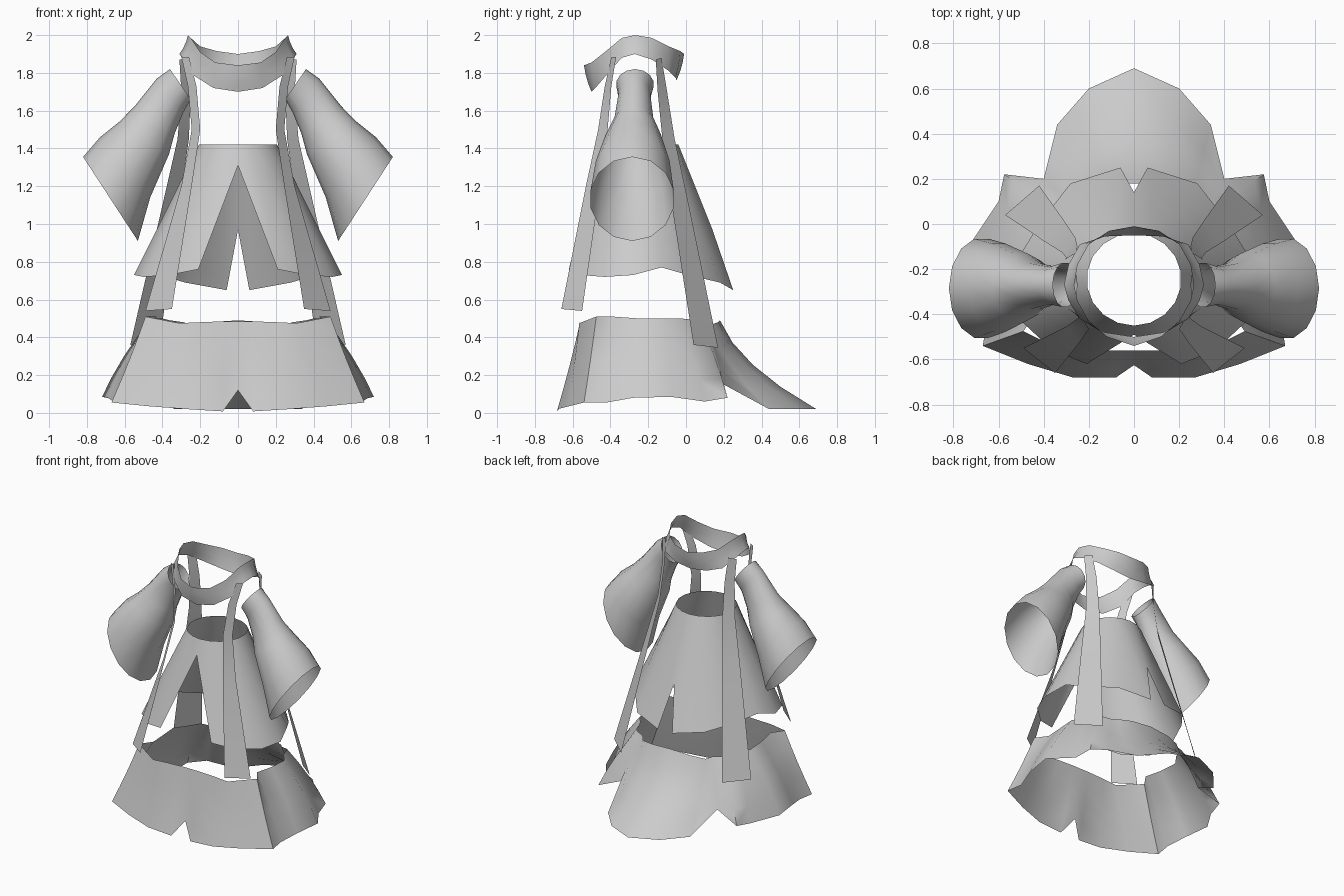
import bpy, bmesh, math
from mathutils import Vector

if "Cube" in bpy.data.objects:
    bpy.data.objects.remove(bpy.data.objects["Cube"])


def finish(name, bm, angle):
    me = bpy.data.meshes.new(name)
    bmesh.ops.recalc_face_normals(bm, faces=bm.faces)
    bm.to_mesh(me)
    bm.free()
    ob = bpy.data.objects.new(name, me)
    bpy.context.collection.objects.link(ob)
    bpy.ops.object.select_all(action='DESELECT')
    ob.select_set(True)
    bpy.context.view_layer.objects.active = ob
    bpy.ops.object.shade_smooth_by_angle(angle=math.radians(angle))
    m = ob.modifiers.new("mirror", 'MIRROR')
    m.merge_threshold = 0.002
    return ob


def skin(name, cols, closed=False, angle=70):
    """Join neighbouring columns of points with quads."""
    bm = bmesh.new()
    vs = [[bm.verts.new(p) for p in c] for c in cols]
    n = len(vs)
    for i in range(n if closed else n - 1):
        a, b = vs[i], vs[(i + 1) % n]
        for j in range(len(a) - 1):
            bm.faces.new((a[j], a[j + 1], b[j + 1], b[j]))
    return finish(name, bm, angle)


def column(top, bottom, bow=0.0, rows=4):
    """Points from top to bottom; bow pulls the middle inwards."""
    a, b = Vector(top), Vector(bottom)
    out = []
    for k in range(rows + 1):
        t = k / rows
        h = t - bow * 4 * t * (1 - t)
        out.append((a.x + (b.x - a.x) * h, a.y + (b.y - a.y) * h, a.z + (b.z - a.z) * t))
    return out


# Collar: half outline from front to back, top edge / bottom edge
collar = [((0, -.54, 1.84), (0, -.50, 1.70)), ((.12, -.50, 1.855), (.13, -.48, 1.72)),
          ((.20, -.43, 1.91), (.24, -.42, 1.79)), ((.25, -.34, 1.985), (.29, -.34, 1.88)),
          ((.265, -.27, 2.0), (.31, -.27, 1.90)), ((.25, -.18, 1.985), (.29, -.18, 1.87)),
          ((.20, -.09, 1.94), (.24, -.09, 1.81)), ((.11, -.03, 1.915), (.13, -.055, 1.775)),
          ((0, -.01, 1.90), (0, -.05, 1.76))]
skin("collar", [column(a, b, .15, 3) for a, b in collar])

# Upper skirt: round waist, hem with front and back slits
hem = [(0, -.49, 1.31), (.21, -.62, .76), (.36, -.56, .73), (.50, -.43, .72), (.55, -.28, .73),
       (.50, -.13, .77), (.415, .01, .73), (.28, .18, .69), (.06, .25, .65), (0, .14, .97)]
cols = []
for i, p in enumerate(hem):
    a = math.pi * i / (len(hem) - 1)
    cols.append(column((.21 * math.sin(a), -.245 - .205 * math.cos(a), 1.42), p))
skin("upper_skirt", cols)

# Lower skirt: open band with front notch, side folds and a long back train
lower = [((0, -.56, .485), (0, -.625, .12)), ((.07, -.56, .485), (.08, -.68, .008)),
         ((.20, -.56, .48), (.27, -.68, .02)), ((.31, -.565, .475), (.47, -.62, .035)),
         ((.49, -.475, .51), (.67, -.54, .055)), ((.43, -.39, .51), (.65, -.42, .055)),
         ((.45, -.25, .50), (.69, -.28, .08)), ((.46, -.11, .50), (.72, -.08, .085)),
         ((.40, -.03, .50), (.60, .10, .06)), ((.36, .07, .49), (.575, .22, .08)),
         ((.29, .10, .48), (.40, .20, .15)), ((.26, .14, .47), (.34, .44, .02)),
         ((.16, .17, .48), (.20, .60, .02)), ((0, .18, .49), (0, .69, .02))]
cols = []
for a, b in lower:
    bow = .16 if b[1] > .3 else (-.07 if b[1] > -.5 else .03)
    cols.append(column(a, b, bow))
skin("lower_skirt", cols)

# Hanging straps: inner edge / outer edge from the collar down
front = [((.26, -.395, 1.885), (.30, -.37, 1.885)), ((.22, -.43, 1.73), (.265, -.395, 1.73)),
         ((.20, -.465, 1.5), (.245, -.415, 1.5)), ((.245, -.53, 1.2), (.30, -.455, 1.2)),
         ((.35, -.66, .55), (.49, -.55, .54))]
back = [((.26, -.13, 1.88), (.31, -.16, 1.87)), ((.25, -.10, 1.7), (.30, -.15, 1.7)),
        ((.26, -.06, 1.45), (.32, -.125, 1.45)), ((.31, .015, 1.1), (.40, -.075, 1.1)),
        ((.42, .17, .345), (.57, .04, .36))]
skin("front_strap", front)
skin("back_strap", back)

# Bell sleeves: each ring is upper (x, z), lower (x, z), half width in y
rings = [((.36, 1.82), (.25, 1.66), .10), ((.43, 1.77), (.29, 1.59), .085),
         ((.55, 1.62), (.335, 1.48), .105), ((.63, 1.54), (.365, 1.37), .15),
         ((.73, 1.46), (.465, 1.14), .20), ((.82, 1.355), (.53, .91), .225)]
SIDES = 14
cols = []
for k in range(SIDES):
    a = 2 * math.pi * k / SIDES
    c, s = math.cos(a), math.sin(a)
    col = []
    for i, ((x0, z0), (x1, z1), w) in enumerate(rings):
        col.append(((x0 + x1) / 2 + c * (x0 - x1) / 2, -.27 - .003 * i + s * w,
                    (z0 + z1) / 2 + c * (z0 - z1) / 2))
    cols.append(col)
skin("sleeve", cols, closed=True)
